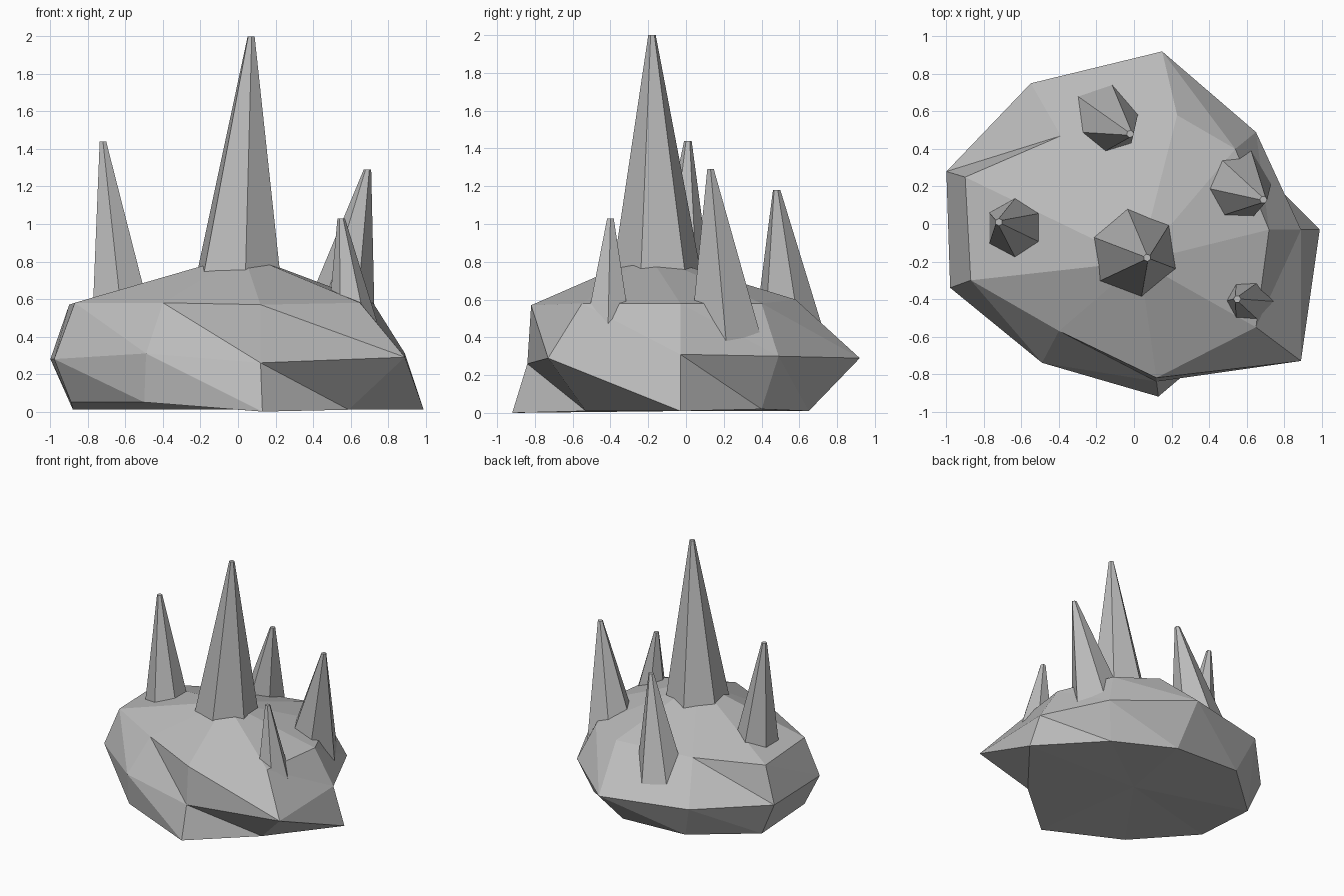
import bpy
import bmesh
from math import cos, sin, radians, tau
from mathutils import Vector

default_cube = bpy.data.objects.get("Cube")
if default_cube:
    bpy.data.objects.remove(default_cube, do_unlink=True)

# One plain stone colour for everything
stone = bpy.data.materials.new("stone_grey")
stone.use_nodes = True
stone_colour = (0.5, 0.5, 0.5, 1)
stone.diffuse_color = stone_colour
for node in stone.node_tree.nodes:
    if node.type == "BSDF_PRINCIPLED":
        node.inputs["Base Color"].default_value = stone_colour
        node.inputs["Roughness"].default_value = 0.9


def loft(name, rings, bottom, top):
    """Join rings of points with triangles, closed by a fan at each end."""
    bm = bmesh.new()
    loops = [[bm.verts.new(point) for point in ring] for ring in rings]
    count = len(loops[0])
    for lower, upper in zip(loops, loops[1:]):
        for i in range(count):
            j = (i + 1) % count
            bm.faces.new((lower[i], lower[j], upper[i]))
            bm.faces.new((upper[i], lower[j], upper[j]))
    for loop, tip in ((loops[0], bottom), (loops[-1], top)):
        centre = bm.verts.new(tip)
        for i in range(count):
            bm.faces.new((loop[i], loop[(i + 1) % count], centre))
    bmesh.ops.recalc_face_normals(bm, faces=bm.faces)
    mesh = bpy.data.meshes.new(name)
    bm.to_mesh(mesh)
    bm.free()
    mesh.materials.append(stone)
    obj = bpy.data.objects.new(name, mesh)
    bpy.context.collection.objects.link(obj)
    return obj


# Boulder: foot, waist and shoulder rings, counter-clockwise from front left
foot = [(.59, -.53, .01), (.99, -.03, .01), (.56, .4, .02),
        (.12, .65, .01), (-.45, .65, .03), (-.88, .27, .01),
        (-.89, -.27, .05), (-.5, -.7, .05), (.13, -.92, 0)]
waist = [(.89, -.73, .29), (.89, -.03, .31), (.65, .49, .3),
         (.15, .92, .29), (-.55, .75, .3), (-1, .28, .28),
         (-.98, -.34, .28), (-.49, -.74, .31), (.12, -.84, .26)]
shoulder = [(.65, -.55, .58), (.72, -.03, .58), (.54, .4, .58),
            (.23, .58, .6), (-.39, .47, .58), (-.9, .25, .57),
            (-.87, -.3, .58), (-.4, -.57, .58), (.12, -.82, .57)]
loft("boulder", [foot, waist, shoulder], (0, 0, .01), (.03, -.2, .84))


def spike(name, root, radius, tip, turn):
    """Leaning six-sided spike, sunk past its root into the boulder."""
    root, tip = Vector(root), Vector(tip)
    sink = 0.25 / (tip.z - root.z)
    tip_radius = 0.02
    base = root + (root - tip) * sink
    base_radius = radius + (radius - tip_radius) * sink

    def ring(centre, size):
        angles = [radians(turn) + tau * i / 6 for i in range(6)]
        return [centre + Vector((cos(a), sin(a), 0)) * size for a in angles]

    return loft(name, [ring(base, base_radius), ring(tip, tip_radius)],
                base, tip)


# Spikes: root centre, root radius, tip centre, turn
spike("centre_spike", (.005, -.155, .78), .23, (.07, -.18, 2), 39)
spike("right_spike", (-.635, -.02, .65), .155, (-.72, .01, 1.44), 30)
spike("left_spike", (.56, .19, .63), .165, (.69, .13, 1.29), 0)
spike("front_left_spike", (.6, -.41, .58), .11, (.55, -.4, 1.03), 0)
spike("back_spike", (-.12, .53, .62), .145, (-.02, .48, 1.18), 17)
